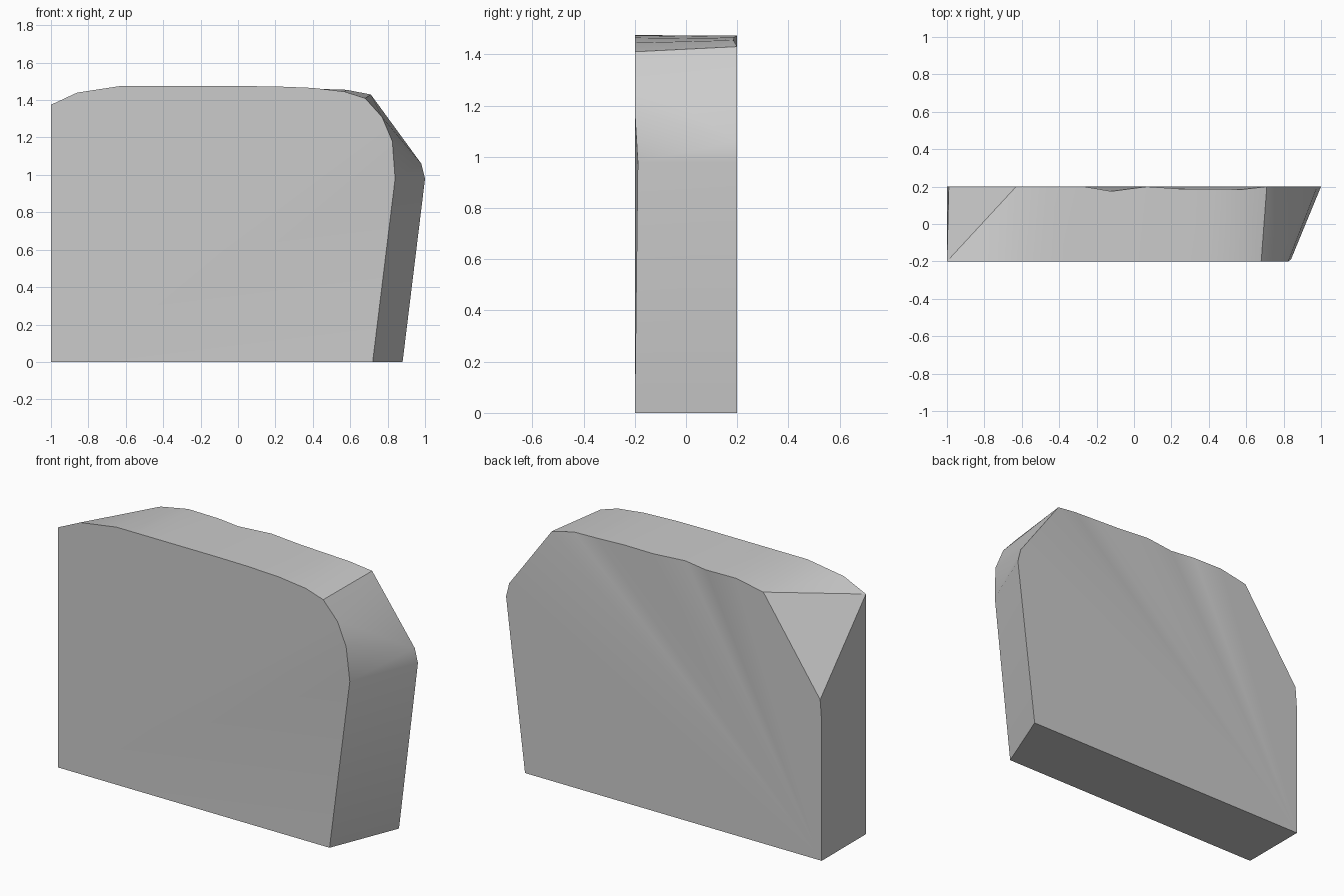
import bpy
import bmesh
import math

cube = bpy.data.objects.get("Cube")
if cube:
    bpy.data.objects.remove(cube)

HALF = 0.2  # half of the slab depth

# Outline stations as (x, z, inset from the flat face), from the bottom +x corner
# over the rounded top to the bottom -x corner. Repeats make triangular facets.
front_outline = [
    (.72, 0, 0), (.84, .98, .012), (.825, 1.18, 0), (.77, 1.31, 0),
    (.68, 1.41, 0), (.57, 1.445, 0), (.4, 1.465, 0), (.2, 1.473, 0),
    (0, 1.475, 0), (-.2, 1.475, 0), (-.35, 1.475, 0), (-.5, 1.475, 0),
    (-.63, 1.475, 0), (-.86, 1.44, 0), (-1, 1.375, 0), (-1, 1.375, 0),
    (-1, 1.375, 0), (-1, 0, 0)]
back_outline = [
    (.88, 0, 0), (1, .98, 0), (.98, 1.06, 0), (.98, 1.06, 0),
    (.71, 1.43, 0), (.58, 1.455, .015), (.43, 1.46, .013), (.26, 1.467, .013),
    (.07, 1.473, 0), (-.12, 1.473, .025), (-.265, 1.47, 0), (-.455, 1.473, 0),
    (-.63, 1.44, 0), (-.63, 1.44, 0), (-.63, 1.44, 0), (-.99, .92, 0),
    (-1, .79, 0), (-1, 0, 0)]

bm = bmesh.new()


def ring(outline, side):
    """Vertices of one outline, sharing a vertex where a station repeats."""
    made = {}
    for p in outline:
        if p not in made:
            made[p] = bm.verts.new((p[0], side * (HALF - p[2]), p[1]))
    return [made[p] for p in outline]


def face(*verts):
    unique = list(dict.fromkeys(verts))
    if len(unique) > 2:
        bm.faces.new(unique)


front = ring(front_outline, -1)
back = ring(back_outline, 1)

# Rim and underside
for i in range(len(front)):
    j = (i + 1) % len(front)
    face(front[i], back[i], back[j], front[j])

# Broad faces, fanned from the bottom -x corner
for loop in (front, back):
    for a, b in zip(loop[:-2], loop[1:-1]):
        face(loop[-1], a, b)

bmesh.ops.recalc_face_normals(bm, faces=bm.faces)
mesh = bpy.data.meshes.new("stone_slab")
bm.to_mesh(mesh)
bm.free()

slab = bpy.data.objects.new("stone_slab", mesh)
bpy.context.collection.objects.link(slab)

# Smooth shading with sharp rims
mesh.shade_smooth()
mesh.set_sharp_from_angle(angle=math.radians(30))

# Grey stone
colour = (0.6, 0.6, 0.6, 1)
stone = bpy.data.materials.new("grey_stone")
stone.use_nodes = True
stone.diffuse_color = colour
stone.node_tree.nodes["Principled BSDF"].inputs["Base Color"].default_value = colour
mesh.materials.append(stone)
